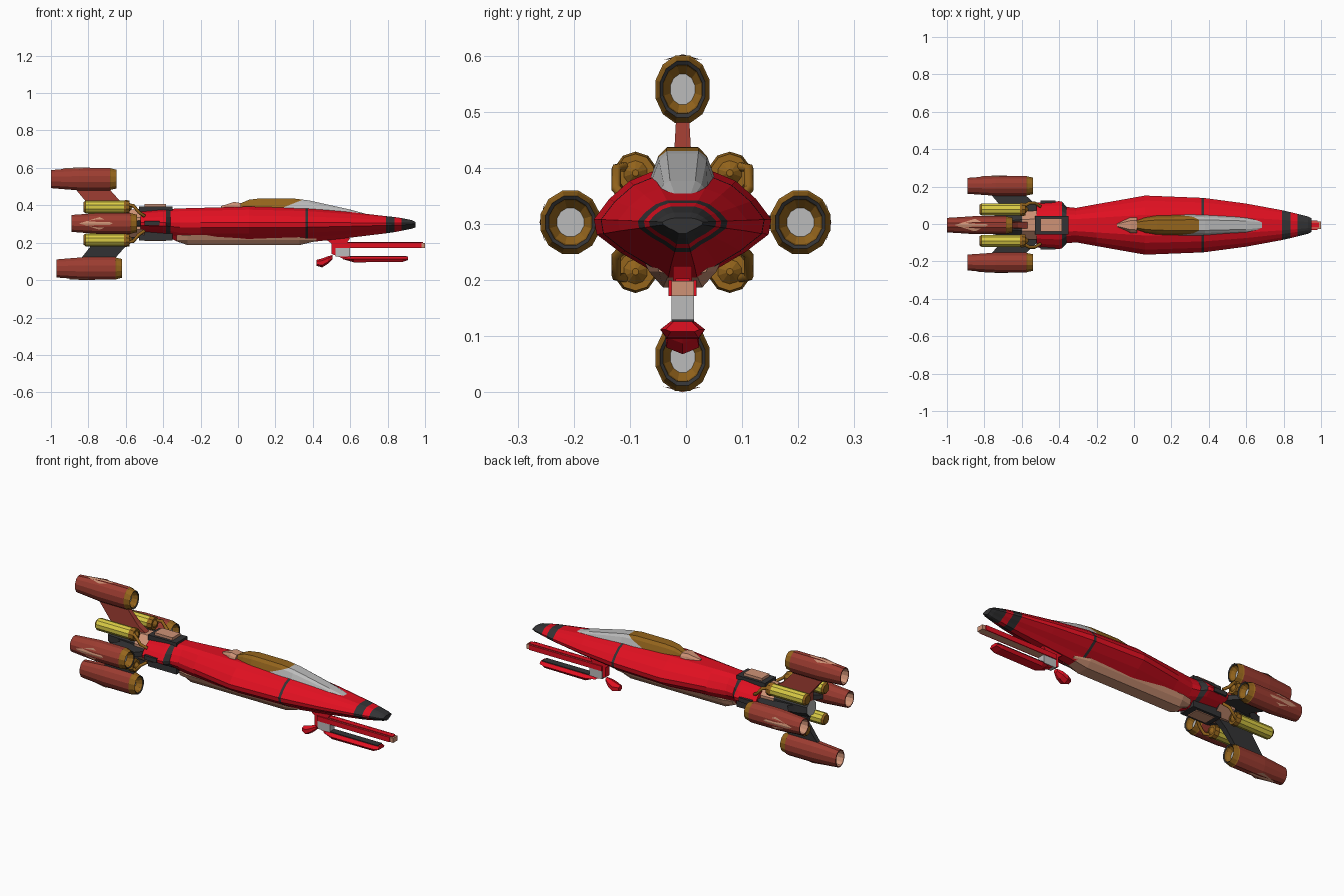
import bpy, bmesh
from math import sin, cos, pi
from mathutils import Vector

if "Cube" in bpy.data.objects:
    bpy.data.objects.remove(bpy.data.objects["Cube"])

Y0, MID = -0.006, 0.303   # centre line of the hull


def material(name, r, g, b):
    m = bpy.data.materials.new(name)
    m.diffuse_color = (r, g, b, 1)
    m.use_nodes = True
    m.node_tree.nodes["Principled BSDF"].inputs["Base Color"].default_value = m.diffuse_color
    return m


MATS = {
    "red": material("red", .75, .005, .015), "dark": material("dark", .033, .033, .035),
    "rust": material("rust", .33, .045, .03), "salmon": material("salmon", .62, .29, .18),
    "gold": material("gold", .30, .13, .012), "yellow": material("yellow", .70, .60, .06),
    "grey": material("grey", .5, .5, .5),
}


def make(name, verts, faces, mats):
    """Mesh with one material name per face."""
    used = sorted(set(mats))
    bm = bmesh.new()
    vs = [bm.verts.new(v) for v in verts]
    for f, m in zip(faces, mats):
        bm.faces.new([vs[i] for i in f]).material_index = used.index(m)
    bmesh.ops.recalc_face_normals(bm, faces=bm.faces)
    me = bpy.data.meshes.new(name)
    bm.to_mesh(me)
    bm.free()
    for m in used:
        me.materials.append(MATS[m])
    ob = bpy.data.objects.new(name, me)
    bpy.context.collection.objects.link(ob)
    return ob


def loft(name, rings, mats, caps=None):
    """Skin rings of equal size; mats colours each band, caps the two ends."""
    n = len(rings[0])
    if isinstance(mats, str):
        mats = [mats] * (len(rings) - 1)
    caps = caps or (mats[0], mats[-1])
    faces, fm = [], []
    for k, m in enumerate(mats):
        for i in range(n):
            j = (i + 1) % n
            faces.append((k*n + i, k*n + j, k*n + n + j, k*n + n + i))
            fm.append(m)
    faces += [tuple(range(n)), tuple(range((len(rings) - 1) * n, len(rings) * n))]
    return make(name, [p for r in rings for p in r], faces, fm + list(caps))


def ring(x, cy, cz, ry, rz, n=12):
    return [(x, cy + ry * cos(2*pi*(i + .5)/n), cz + rz * sin(2*pi*(i + .5)/n)) for i in range(n)]


def mirrored(x, half):
    """Closed section from a half profile of (y, z), top to bottom."""
    return [(x, Y0 + y, z) for y, z in half] + [(x, Y0 - y, z) for y, z in reversed(half)]


def box(name, x, y, z, mat):
    half = [(y, z[1]), (y, z[0])]
    return loft(name, [mirrored(v, half) for v in x], mat)


def prism(name, pts, half, mat):
    n = len(pts)
    verts = [(x, Y0 + s * half, z) for s in (-1, 1) for x, z in pts]
    faces = [(i, (i+1) % n, n + (i+1) % n, n + i) for i in range(n)]
    return make(name, verts, faces + [tuple(range(n)), tuple(range(n, 2*n))], [mat] * (n + 2))


# Hull: x, half width, bottom, top, colour of the band that follows
HULL = [(-.52, .12, .245, .37, "red"), (-.40, .128, .235, .38, "red"), (-.385, .125, .232, .38, "dark"),
        (-.36, .097, .222, .382, "red"), (-.31, .092, .2, .385, "red"), (-.2, .112, .195, .388, "red"),
        (.06, .158, .195, .395, "red"), (.36, .146, .2, .386, "dark"), (.375, .145, .202, .385, "red"),
        (.6, .115, .227, .365, "red"), (.79, .08, .25, .343, "dark"), (.838, .069, .257, .338, "red"),
        (.875, .06, .264, .332, "dark"), (.93, .046, .275, .321, "dark"), (.95, .036, .283, .311, "dark")]
SECT = [(.35, .98), (.6, .8), (.83, .45), (1, .06), (.97, -.2), (.7, -.5), (.42, -.74), (.18, -1)]
loft("hull", [mirrored(x, [(w*a, MID + b*((t - MID) if b > 0 else (MID - l))) for a, b in SECT])
              for x, w, l, t, _ in HULL], [s[4] for s in HULL[:-1]])

# Belly keel
loft("belly_keel", [mirrored(x, [(.072*k, .24), (.06*k, .215), (.035*k, z), (.01, z)])
                    for x, k, z in ((-.33, .8, .21), (-.27, 1, .187), (.33, 1, .187), (.42, .7, .21))], "salmon")


# Canopy and the hump behind it
def blister(name, stations, mat):
    rings = []
    for x, w, t in stations:
        h = t - .335
        rings.append(mirrored(x, [(.5*w, t), (.75*w, t - .15*h), (w, t - .55*h), (.95*w, .335)]))
    return loft(name, rings, mat)


canopy = blister("canopy", [(0, .025, .405), (.06, .045, .43), (.12, .054, .437), (.3, .058, .436),
                            (.38, .056, .426), (.6, .045, .377), (.71, .024, .347)], "gold")
canopy.data.materials.append(MATS["grey"])
bm = bmesh.new()
bm.from_mesh(canopy.data)
co, no = Vector((.17, 0, .36)), Vector((-.075, 0, .19))
bmesh.ops.bisect_plane(bm, geom=bm.verts[:] + bm.edges[:] + bm.faces[:], plane_co=co, plane_no=no)
for f in bm.faces:
    f.material_index = int((f.calc_center_median() - co).dot(no) < 0)
bm.to_mesh(canopy.data)
bm.free()
blister("canopy_fairing", [(-.09, .012, .396), (-.02, .048, .418), (.015, .05, .412)], "salmon")

# Rear block trim, above and below
for tag, s in (("top", 1), ("bottom", -1)):
    def zs(a, b): return sorted((MID + s*a, MID + s*b))
    box(f"rear_frame_{tag}", (-.53, -.35), .05, zs(.03, .09), "dark")
    box(f"rear_panel_{tag}", (-.50, -.385), .035, zs(.05, .105 if s > 0 else .095), "salmon")
for s in (1, -1):
    box(f"rear_side_trim_{s}", (-.5, -.42), .131, (MID - .012, MID + .012), "dark")

# Tail core
loft("tail_core", [ring(x, Y0, MID, r, r, 8) for x, r in
                   ((-.79, .045), (-.72, .06), (-.62, .07), (-.6, .08), (-.5, .085))],
     ["dark", "dark", "dark", "salmon"], ("grey", "dark"))

# Engines: direction angle, centre distance, front x, y radius, z radius
PROFILE = [(-.035, .45, "gold"), (-.015, .68, "gold"), (-.004, .72, "dark"), (0, .83, "gold"),
           (-.03, .95, "gold"), (-.035, 1, "rust"), (-.2, 1, "rust"), (-.35, .8, "rust"),
           (-.35, .7, "salmon"), (-.27, .6, "salmon")]
ENGINES = [("top", pi/2, .237, -.65, .05, .0625), ("bottom", -pi/2, .2405, -.62, .05, .0625),
           ("left", 0, .21, -.54, .055, .0585), ("right", pi, .2, -.54, .055, .0585)]
FIN = [(-.53, .05), (-.62, .11), (-.70, .2), (-.88, .2), (-.79, .09), (-.79, .03)]
for tag, a, d, fx, ry, rz in ENGINES:
    cy, cz = Y0 + d*cos(a), MID + d*sin(a)
    loft(f"engine_{tag}", [ring(fx + x, cy, cz, ry*r, rz*r) for x, r, _ in PROFILE],
         [p[2] for p in PROFILE[:-1]], ("grey", "grey"))
    out, tan = Vector((0, cos(a), sin(a))), Vector((0, -sin(a), cos(a)))
    r = rz if d > .22 else ry
    # Diamond plate on the outer face
    plate = [Vector((fx + x, cy, cz)) + tan*t + out*(r*k) for x, t, k in
             ((-.31, 0, .9), (-.2, .034, .84), (-.13, 0, 1.0), (-.2, -.034, .84), (-.2, 0, 1.0))]
    make(f"engine_plate_{tag}", plate, [(0, 1, 4), (1, 2, 4), (2, 3, 4), (3, 0, 4)], ["salmon"]*4)
    # Fin carrying the engine
    shift, squash = fx + .65, (d - .04) / .2
    verts = [Vector((x + shift * min(1, q/.1), Y0, MID)) + out*(q*squash) + tan*(s*(.022 - .055*q))
             for s in (-1, 1) for x, q in FIN]
    n = len(FIN)
    faces = [(i, (i+1) % n, n + (i+1) % n, n + i) for i in range(n)] + [tuple(range(n)), tuple(range(n, 2*n))]
    make(f"fin_{tag}", verts, faces, ["rust" if tag == "top" else "dark"] * len(faces))

# Fuel tanks with feed pipes
TANK = [(-.825, .026, "gold"), (-.815, .034, "yellow"), (-.61, .034, "gold"), (-.6, .038, "gold"),
        (-.58, .034, "gold"), (-.58, .022, "gold"), (-.565, .006, "gold")]
for i, (sy, sz) in enumerate(((1, 1), (1, -1), (-1, 1), (-1, -1))):
    cy, cz = Y0 + sy*.084, MID + sz*.088
    loft(f"tank_{i}", [ring(x, cy, cz, r, r, 10) for x, r, _ in TANK], [t[2] for t in TANK[:-1]])
    cu = bpy.data.curves.new(f"tank_pipe_{i}", "CURVE")
    cu.dimensions, cu.bevel_depth, cu.bevel_resolution = "3D", .009, 1
    cu.use_fill_caps = True
    sp = cu.splines.new("POLY")
    path = [(-.59, .10, .10), (-.56, .118, .096), (-.53, .118, .06), (-.50, .1, .04)]
    sp.points.add(len(path) - 1)
    for p, (x, y, z) in zip(sp.points, path):
        p.co = (x, Y0 + sy*y, MID + sz*z, 1)
    cu.materials.append(MATS["gold"])
    bpy.context.collection.objects.link(bpy.data.objects.new(f"tank_pipe_{i}", cu))

# Gun under the nose
prism("gun_mount", [(.46, .225), (.6, .225), (.58, .195), (.545, .165), (.545, .145), (.61, .122),
                    (.58, .108), (.5, .14), (.5, .195)], .017, "red")
box("gun_upper_rail", (.53, 1.0), .02, (.172, .198), "salmon")
box("gun_upper_cover", (.5, .99), .013, (.19, .203), "red")
for s in (1, -1):
    ob = box(f"gun_rail_side_{s}", (.52, .98), .003, (.172, .2), "red")
    ob.location.y = s * .022
box("gun_bracket", (.52, .6), .02, (.125, .175), "grey")
loft("gun_lower_rail", [mirrored(x, [(.022*k, .126), (.04*k, .112), (.028*k, z)])
                        for x, k, z in ((.56, .5, .118), (.62, 1, .095), (.88, 1, .097), (.91, .75, .108))], "red")
box("gun_lower_strip", (.6, .9), .02, (.118, .13), "dark")
loft("gun_rear_pod", [ring(x, Y0, z, ry, rz, 6) for x, ry, rz, z in
                      ((.42, .018, .016, .092), (.45, .034, .024, .092), (.48, .03, .02, .107),
                       (.505, .014, .012, .122))], "red")
